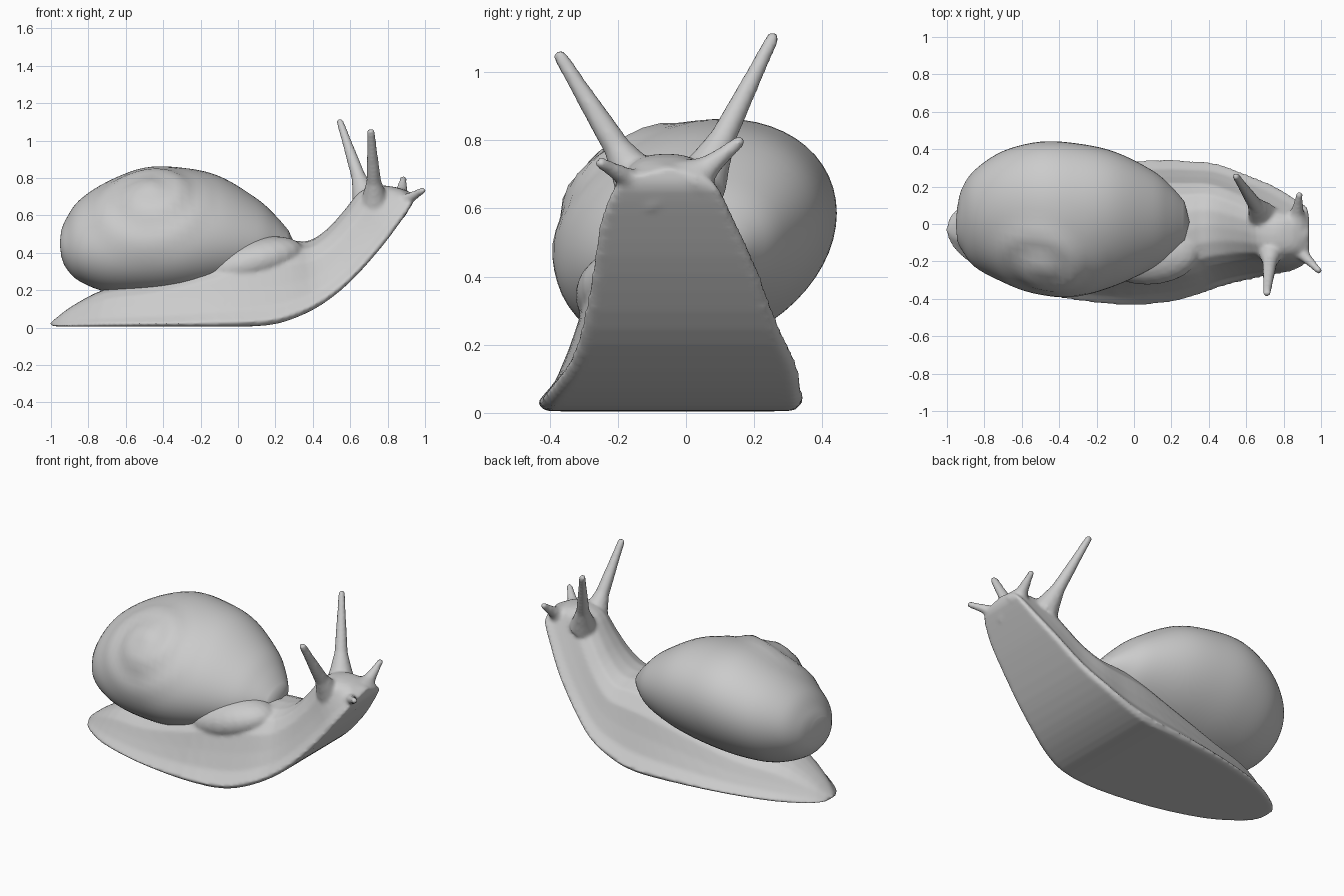
import bpy, bmesh, math
from mathutils import Vector, Matrix

cube = bpy.data.objects.get("Cube")
if cube:
    bpy.data.objects.remove(cube, do_unlink=True)

skin = bpy.data.materials.new("soft grey")
skin.use_nodes = True
grey = (0.6, 0.6, 0.6, 1)
skin.diffuse_color = grey
skin.node_tree.nodes["Principled BSDF"].inputs["Base Color"].default_value = grey


def spline(rows, steps):
    """Smooth in-between rows, passing through every given row."""
    result = []
    last = len(rows) - 1
    for i in range(last):
        a, b, c, d = (rows[min(max(k, 0), last)] for k in (i - 1, i, i + 1, i + 2))
        for s in range(steps):
            t = s / steps
            result.append([q + 0.5 * t * (r - p + t * (2*p - 5*q + 4*r - w + t * (3*(q - r) + w - p)))
                           for p, q, r, w in zip(a, b, c, d)])
    return result + [list(rows[-1])]


def finish(name, bm):
    bmesh.ops.recalc_face_normals(bm, faces=bm.faces)
    mesh = bpy.data.meshes.new(name)
    bm.to_mesh(mesh)
    bm.free()
    mesh.materials.append(skin)
    obj = bpy.data.objects.new(name, mesh)
    bpy.context.collection.objects.link(obj)
    bpy.ops.object.select_all(action='DESELECT')
    obj.select_set(True)
    bpy.context.view_layer.objects.active = obj
    bpy.ops.object.shade_smooth_by_angle(angle=math.radians(50))
    return obj


def loft(name, rings, start, end):
    """Skin a run of rings and close both ends to a point."""
    bm = bmesh.new()
    loops = [[bm.verts.new(p) for p in ring] for ring in rings]
    count = len(rings[0])
    tips = bm.verts.new(start), bm.verts.new(end)
    for j in range(count):
        k = (j + 1) % count
        for a, b in zip(loops, loops[1:]):
            bm.faces.new((a[j], a[k], b[k], b[j]))
        bm.faces.new((tips[0], loops[0][k], loops[0][j]))
        bm.faces.new((tips[1], loops[-1][j], loops[-1][k]))
    return finish(name, bm)


# Body: sole x, sole z, back x, back z, lowest y, highest y
body_rows = [
    (-.99, .008, -.98, .045, -.09, .03),
    (-.93, .006, -.88, .12, -.17, .1),
    (-.75, .006, -.7, .21, -.29, .2),
    (-.45, .006, -.45, .26, -.385, .28),
    (-.1, .005, -.1, .38, -.435, .33),
    (.15, .012, .1, .45, -.425, .345),
    (.3, .05, .28, .465, -.395, .34),
    (.45, .125, .38, .465, -.345, .325),
    (.6, .245, .48, .53, -.305, .27),
    (.75, .41, .57, .63, -.275, .21),
    (.85, .54, .65, .725, -.255, .15),
    (.925, .65, .75, .76, -.215, .1),
    (.935, .69, .85, .75, -.17, .06),
]
# Half section: width share, height share, from the sole to the back
half = [(.5, 0), (.94, 0), (1, .06), (.86, .22), (.76, .45), (.67, .7), (.5, .89), (.26, .98)]
section = half + [(0, 1)] + [(-w, h) for w, h in reversed(half)] + [(0, 0)]
rings = []
for sx, sz, tx, tz, lo, hi in spline(body_rows, 3):
    mid, wide = (lo + hi) / 2, (hi - lo) / 2
    rings.append([Vector((sx + (tx - sx) * h, mid + wide * w, sz + (tz - sz) * h)) for w, h in section])
body = loft("body", rings, (-1.01, -.03, .02), (.935, -.05, .72))

# Shell: x, lowest z, highest z, lowest y, highest y
shell_rows = [
    (-.945, .38, .52, -.09, .09),
    (-.92, .32, .58, -.14, .19),
    (-.85, .25, .68, -.23, .29),
    (-.7, .19, .78, -.31, .39),
    (-.5, .175, .855, -.37, .44),
    (-.3, .185, .855, -.385, .43),
    (-.1, .22, .81, -.33, .385),
    (.1, .28, .69, -.235, .285),
    (.2, .34, .6, -.16, .2),
    (.27, .4, .52, -.09, .12),
]
apex = Vector((-.48, -.23, .7))
axis = Vector((0, -.65, .76))
side = axis.cross(Vector((1, 0, 0)))
SIDES, TILT, REACH = 56, .2, .34


def coil(p):
    """Raise the spire and press a spiral seam into it."""
    d = p - apex
    d -= axis * d.dot(axis)
    if d.length > REACH or (p - apex).dot(axis) < -.2:
        return p
    fade = 1 - d.length / REACH
    turn = math.atan2(d.dot(side), d.x)
    seam = math.cos(turn - d.length / REACH * 4 * math.pi)
    return p + axis * (.045 * fade + .01 * seam * math.sin(math.pi * fade))


rings = []
for x, z0, z1, y0, y1 in spline(shell_rows, 5):
    ring = []
    for j in range(SIDES):
        t = math.tau * j / SIDES
        ring.append(coil(Vector((x, (y0 + y1 + (y1 - y0) * math.cos(t)) / 2,
                                 (z0 + z1 + (z1 - z0) * math.sin(t + TILT)) / 2))))
    rings.append(ring)
loft("shell", rings, (-.953, 0, .45), (.297, .01, .46))

# Mantle fold where the body wraps the shell opening
bm = bmesh.new()
place = (Matrix.Translation((.07, -.15, .345)) @ Matrix.Rotation(-.27, 4, 'Y')
         @ Matrix.Diagonal((.29, .175, .125, 1)))
bmesh.ops.create_uvsphere(bm, u_segments=24, v_segments=14, radius=1, matrix=place)
flesh = [finish("mantle_fold", bm)]


# Tentacles: flared root, slender stalk, blunt tip
def tentacle(name, root, tip, flare, stalk):
    root, tip = Vector(root), Vector(tip)
    along = tip - root
    turn = along.to_track_quat('Z', 'Y')
    shape = [(-.14, flare * 1.5), (.02, flare * 1.1), (.2, flare * .72), (.4, stalk * 1.6),
             (.7, stalk * 1.2), (.92, stalk), (.98, stalk * .85)]
    tube = [[root + along * h + turn @ Vector((r * math.cos(a), r * math.sin(a), 0))
             for a in (math.tau * j / 12 for j in range(12))] for h, r in shape]
    flesh.append(loft(name, tube, root - along * .17, tip))


tentacle("left_eye_stalk", (.67, .07, .73), (.54, .263, 1.117), .054, .021)
tentacle("right_eye_stalk", (.73, -.16, .71), (.71, -.38, 1.063), .056, .022)
tentacle("left_feeler", (.87, .04, .7), (.886, .17, .807), .05, .018)
tentacle("right_feeler", (.87, -.13, .665), (.998, -.26, .739), .05, .018)

# Fuse the fleshy parts into one soft skin
bpy.ops.object.select_all(action='DESELECT')
for part in flesh + [body]:
    part.select_set(True)
bpy.context.view_layer.objects.active = body
bpy.ops.object.join()
fuse = body.modifiers.new("fuse", 'REMESH')
fuse.mode = 'VOXEL'
fuse.voxel_size = .011
fuse.use_smooth_shade = True
soften = body.modifiers.new("soften", 'SMOOTH')
soften.factor = .5
soften.iterations = 5
